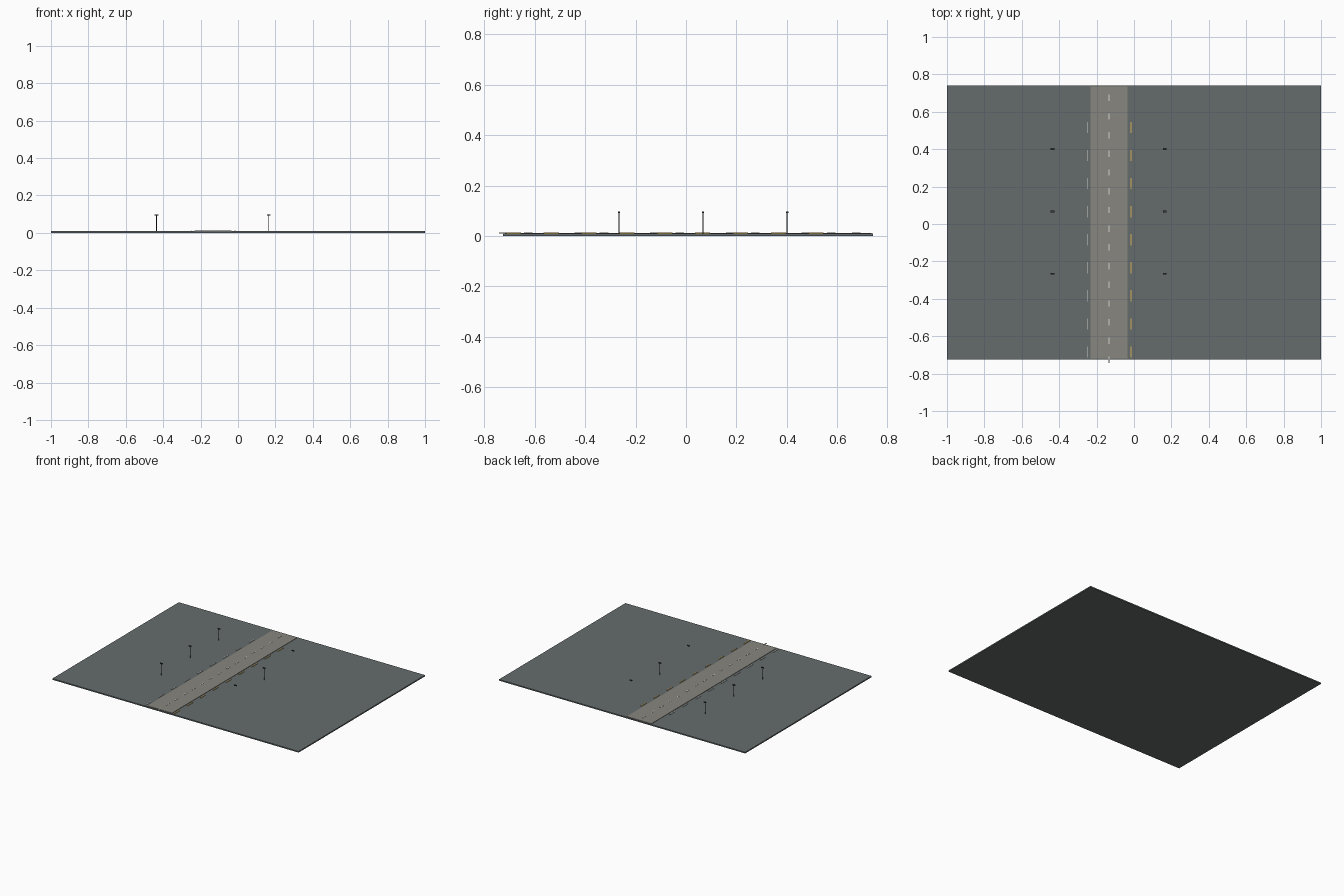
import bpy

if "Cube" in bpy.data.objects:
    bpy.data.objects.remove(bpy.data.objects["Cube"])


def material(name, rgb):
    m = bpy.data.materials.new(name)
    m.diffuse_color = (*rgb, 1)
    m.use_nodes = True
    m.node_tree.nodes["Principled BSDF"].inputs["Base Color"].default_value = m.diffuse_color
    return m


GROUND = material("ground_grey", (0.13, 0.15, 0.15))
ROAD = material("road_grey", (0.25, 0.24, 0.21))
WHITE = material("white_paint", (0.7, 0.7, 0.66))
YELLOW = material("yellow_paint", (0.7, 0.45, 0.1))
DARK = material("dark_metal", (0.04, 0.04, 0.045))


def box(name, x, y, z, mat):
    """Box from (min, max) pairs on each axis."""
    bpy.ops.mesh.primitive_cube_add(size=1, location=[sum(a) / 2 for a in (x, y, z)])
    ob = bpy.context.object
    ob.name = name
    ob.scale = [a[1] - a[0] for a in (x, y, z)]
    bpy.ops.object.transform_apply(location=False, rotation=False, scale=True)
    ob.data.materials.append(mat)
    return ob


def around(c, size):
    return (c - size / 2, c + size / 2)


def dashes(name, x, width, y0, step, count, length, z, mat):
    """One painted dash repeated along the road by an array."""
    ob = box(name, around(x, width), around(y0, length), z, mat)
    arr = ob.modifiers.new("repeat", 'ARRAY')
    arr.count = count
    arr.use_relative_offset = False
    arr.use_constant_offset = True
    arr.constant_offset_displace = (0, step, 0)


GROUND_TOP = 0.009
ROAD_TOP = 0.0115
ROAD_X = -0.1335

# Ground slab and road strip
box("ground", (-1, 1), (-0.725, 0.7415), (0, GROUND_TOP), GROUND)
box("road", around(ROAD_X, 0.2), (-0.718, 0.736), (GROUND_TOP - 0.003, ROAD_TOP), ROAD)

# Centre line and the two edge lines
dashes("centre_line", ROAD_X, 0.006, -0.725, 0.1, 15, 0.034, (0.010, 0.013), WHITE)
dashes("left_edge_line", ROAD_X - 0.1165, 0.005, -0.684, 0.15, 9, 0.06, (0.008, 0.013), WHITE)
dashes("right_edge_line", ROAD_X + 0.1165, 0.005, -0.684, 0.15, 9, 0.06, (0.008, 0.013), YELLOW)

# Street lamps; the outer two on the right have only their heads
for side, x in (("left", -0.436), ("right", 0.165)):
    for i, y in enumerate((-0.266, 0.067, 0.401)):
        box(f"{side}_lamp_head_{i}", around(x, 0.02), around(y, 0.009), (0.092, 0.098), DARK)
        if side == "left" or i == 1:
            bpy.ops.mesh.primitive_cylinder_add(vertices=8, radius=0.002, depth=0.085,
                                                location=(x, y, 0.0505))
            pole = bpy.context.object
            pole.name = f"{side}_lamp_pole_{i}"
            pole.data.materials.append(DARK)
            bpy.ops.object.shade_smooth_by_angle()
